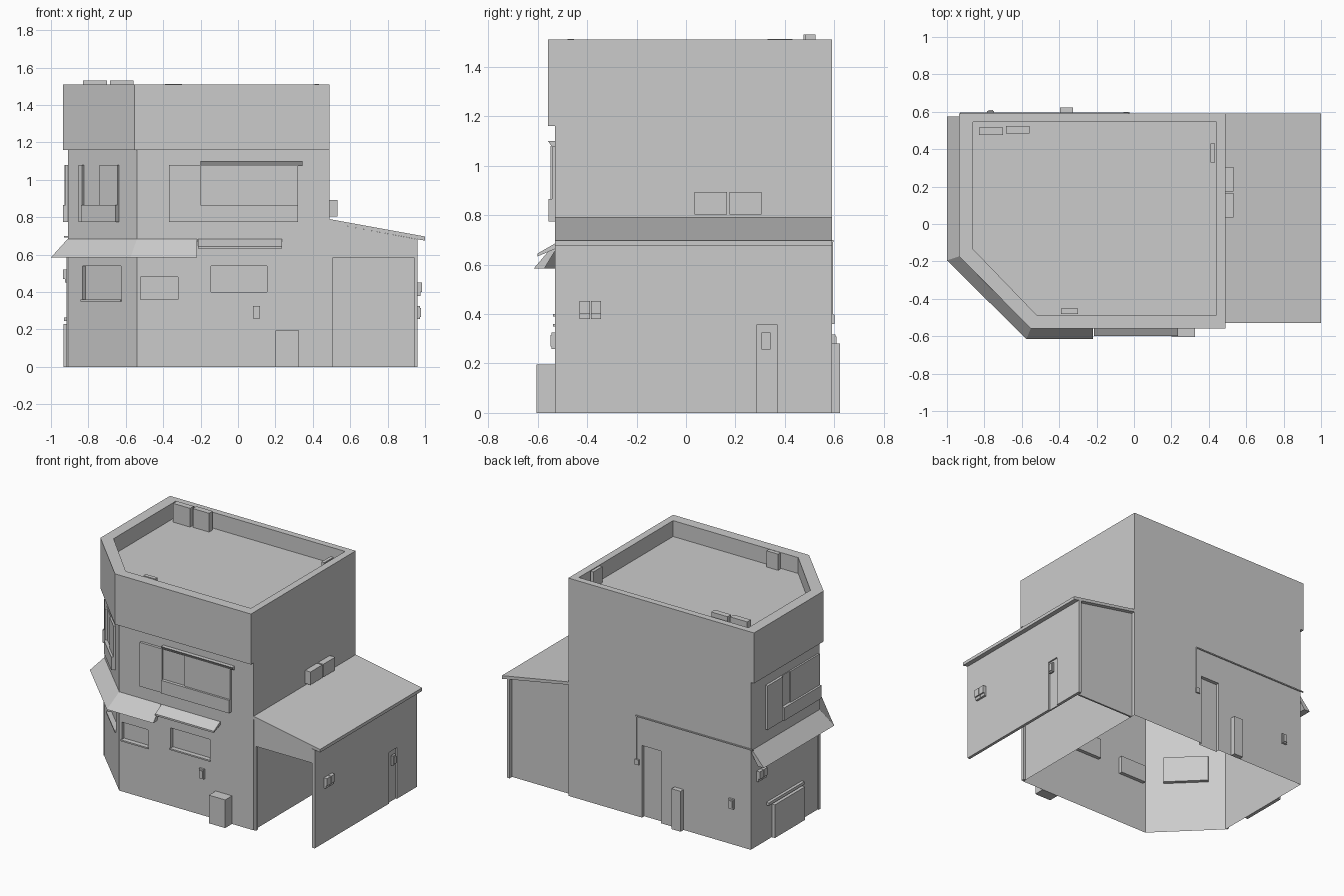
import bpy
import bmesh
from mathutils import Vector

cube = bpy.data.objects.get("Cube")
if cube:
    bpy.data.objects.remove(cube, do_unlink=True)

grey = bpy.data.materials.new("light_grey")
grey.use_nodes = True
grey.diffuse_color = (0.6, 0.6, 0.6, 1)
grey.node_tree.nodes["Principled BSDF"].inputs["Base Color"].default_value = (0.6, 0.6, 0.6, 1)


def finish(name, bm):
    bmesh.ops.recalc_face_normals(bm, faces=bm.faces)
    mesh = bpy.data.meshes.new(name)
    bm.to_mesh(mesh)
    bm.free()
    mesh.materials.append(grey)
    obj = bpy.data.objects.new(name, mesh)
    bpy.context.scene.collection.objects.link(obj)
    return obj


def add_skin(bm, rings):
    """Closed skin through equal rings of points, capped at both ends."""
    loops = [[bm.verts.new(p) for p in ring] for ring in rings]
    n = len(loops[0])
    for a, b in zip(loops, loops[1:]):
        for i in range(n):
            j = (i + 1) % n
            bm.faces.new((a[i], a[j], b[j], b[i]))
    bm.faces.new(loops[0][::-1])
    bm.faces.new(loops[-1])


def skin(name, rings):
    bm = bmesh.new()
    add_skin(bm, rings)
    return finish(name, bm)


def along_x(name, profile, x0, x1):
    return skin(name, [[(x, y, z) for y, z in profile] for x in (x0, x1)])


def along_y(name, profile, y0, y1):
    return skin(name, [[(x, y, z) for x, z in profile] for y in (y0, y1)])


# Walls: origin, direction along the wall, outward direction
chamfer_u = Vector((0.37, -0.365, 0)).normalized()
WALLS = {
    "front": (Vector((0, -0.53, 0)), Vector((1, 0, 0)), Vector((0, -1, 0))),
    "back": (Vector((0, 0.59, 0)), Vector((1, 0, 0)), Vector((0, 1, 0))),
    "side": (Vector((-0.91, 0, 0)), Vector((0, 1, 0)), Vector((-1, 0, 0))),
    "upper": (Vector((0.49, 0, 0)), Vector((0, 1, 0)), Vector((1, 0, 0))),
    "annex": (Vector((0.96, 0, 0)), Vector((0, 1, 0)), Vector((1, 0, 0))),
    "corner": (Vector((-0.91, -0.165, 0)), chamfer_u, Vector((chamfer_u.y, -chamfer_u.x, 0))),
}


def block_rings(wall, u0, u1, z0, z1, d0, d1):
    o, u, n = WALLS[wall]
    return [[o + u * a + n * d + Vector((0, 0, z))
             for a, d in ((u0, d0), (u1, d0), (u1, d1), (u0, d1))] for z in (z0, z1)]


def block(name, wall, u0, u1, z0, z1, depth):
    return skin(name, block_rings(wall, u0, u1, z0, z1, 0, depth))


def cut(obj, recesses, depth, open_bottom):
    """Sink rectangular recesses into a solid, then open its underside."""
    bm = bmesh.new()
    for r in recesses:
        add_skin(bm, block_rings(*r, -depth, 0.1))
    cutter = finish("recess_cutter", bm)
    cutter.hide_render = True
    mod = obj.modifiers.new("recesses", 'BOOLEAN')
    mod.operation = 'DIFFERENCE'
    mod.solver = 'EXACT'
    mod.object = cutter
    bpy.context.view_layer.update()
    graph = bpy.context.evaluated_depsgraph_get()
    mesh = bpy.data.meshes.new_from_object(obj.evaluated_get(graph))
    obj.modifiers.clear()
    obj.data = mesh
    bpy.data.objects.remove(cutter, do_unlink=True)
    if open_bottom:
        bm = bmesh.new()
        bm.from_mesh(mesh)
        floor = [f for f in bm.faces if all(v.co.z < 0.001 for v in f.verts)]
        bmesh.ops.delete(bm, geom=floor, context='FACES')
        bm.to_mesh(mesh)
        bm.free()


# Main body with overhanging top storey and sunken roof
def plan(x0, x1, y0, y1, cx, cy, z):
    return [(x, y, z) for x, y in ((x0, y1), (x0, cy), (cx, y0), (x1, y0), (x1, y1))]


lower = (-0.91, 0.49, -0.53, 0.59, -0.54, -0.165)
upper = (-0.935, 0.49, -0.558, 0.59, -0.553, -0.172)
inner = (-0.86, 0.44, -0.487, 0.545, -0.52, -0.135)
body = skin("main_building", [plan(*lower, 0), plan(*lower, 1.16), plan(*upper, 1.16),
                              plan(*upper, 1.51), plan(*inner, 1.51), plan(*inner, 1.4)])
windows = [("front", -0.52, -0.32, 0.36, 0.48), ("front", -0.145, 0.155, 0.4, 0.54),
           ("corner", 0.11, 0.4, 0.36, 0.54)]
cut(body, windows + [("back", -0.22, -0.075, -0.1, 0.5)], 0.025, True)
for wall, u0, u1, z0, z1 in windows:
    block("window_sill", wall, u0 - 0.005, u1 + 0.005, z0 - 0.01, z0, 0.008)

# Upper bay windows with a low balcony panel
for wall, a, b, c, d in (("front", -0.37, -0.2, -0.03, 0.32),
                         ("side", 0.43, 0.26, 0.17, -0.15),
                         ("corner", 0.1, 0.125, 0.25, 0.385)):
    block("bay_panel", wall, a, b, 0.775, 1.08, 0.018)
    block("bay_narrow_pane", wall, b, c, 0.865, 1.08, 0.004)
    block("bay_wide_pane", wall, c, d, 0.865, 1.08, 0.012)
    block("balcony_panel", wall, b, d, 0.775, 0.865, 0.026)
along_x("bay_hood", [(-0.53, 1.1), (-0.558, 1.1), (-0.542, 1.075), (-0.53, 1.075)], -0.2, 0.345)

# Awning wrapping the chamfered corner
wall_path = [(-0.91, 0.575), (-0.91, -0.165), (-0.54, -0.53), (-0.22, -0.53)]
edge_path = [(-1, 0.575), (-1, -0.195), (-0.575, -0.615), (-0.22, -0.615)]
rings = []
for p, q in zip(wall_path, edge_path):
    p, q = Vector(p), Vector(q)
    mid = q.lerp(p, 0.5)
    rings.append([(*p, 0.685), (*q, 0.585), (*mid, 0.585), (*p, 0.655)])
skin("wrap_awning", rings)
along_x("front_awning", [(-0.53, 0.685), (-0.6, 0.645), (-0.6, 0.633), (-0.53, 0.663)], -0.215, 0.235)

# Side annex, open at the front
along_y("annex_roof", [(0.49, 0.79), (1.0, 0.697), (1.0, 0.675), (0.49, 0.77)], -0.53, 0.59)
along_y("annex_front_frame", [(0.49, 0), (0.507, 0), (0.507, 0.585), (0.943, 0.585), (0.943, 0),
                              (0.96, 0), (0.96, 0.682), (0.49, 0.77)], -0.527, -0.505)
annex_wall = along_y("annex_side_wall", [(0.94, 0), (0.96, 0), (0.96, 0.682), (0.94, 0.686)], -0.53, 0.59)
cut(annex_wall, [("annex", 0.285, 0.37, -0.1, 0.355)], 0.01, False)
along_y("annex_back_wall", [(0.49, 0), (0.94, 0), (0.94, 0.686), (0.49, 0.77)], 0.55, 0.562)

# Lamps with a small raised frame
for wall, u, z in (("front", 0.08, 0.258), ("back", -0.785, 0.25), ("annex", 0.305, 0.257)):
    block("wall_lamp", wall, u, u + 0.037, z, z + 0.068, 0.014)
    block("lamp_frame", wall, u + 0.006, u + 0.031, z + 0.01, z + 0.058, 0.019)

# Meter boxes in pairs
for wall, u, z in (("annex", -0.43, 0.38), ("side", 0.44, 0.45)):
    for i in range(2):
        a = u + i * 0.046
        block("meter_box", wall, a, a + 0.041, z, z + 0.02, 0.015)
        block("meter_cover", wall, a, a + 0.041, z + 0.02, z + 0.072, 0.025)

# Ground level boxes and shutter
block("front_cabinet", "front", 0.2, 0.325, 0, 0.195, 0.075)
block("back_cabinet", "back", -0.395, -0.325, 0, 0.28, 0.033)
block("side_shutter", "side", 0.03, 0.36, 0, 0.23, 0.024)
block("shutter_ledge", "side", 0.03, 0.42, 0.245, 0.265, 0.02)
block("side_post", "side", -0.16, -0.14, 0, 0.6, 0.008)

# Cable run on the back wall
block("cable", "back", -0.93, -0.03, 0.692, 0.7, 0.007)
block("cable_drop", "back", -0.038, -0.03, 0.395, 0.692, 0.005)
block("switch_box", "back", -0.055, -0.025, 0.36, 0.397, 0.01)

# Cooling units on the upper side wall
for u in (0.035, 0.175):
    block("cooling_unit", "upper", u, u + 0.13, 0.803, 0.893, 0.042)

# Roof units inside the parapet
for x0, x1, y0, y1, top in ((-0.83, -0.7, 0.475, 0.515, 1.53), (-0.685, -0.56, 0.483, 0.523, 1.53),
                            (0.41, 0.432, 0.33, 0.43, 1.512), (-0.39, -0.3, -0.48, -0.453, 1.512)):
    along_y("roof_unit", [(x0, 1.4), (x1, 1.4), (x1, top), (x0, top)], y0, y1)
